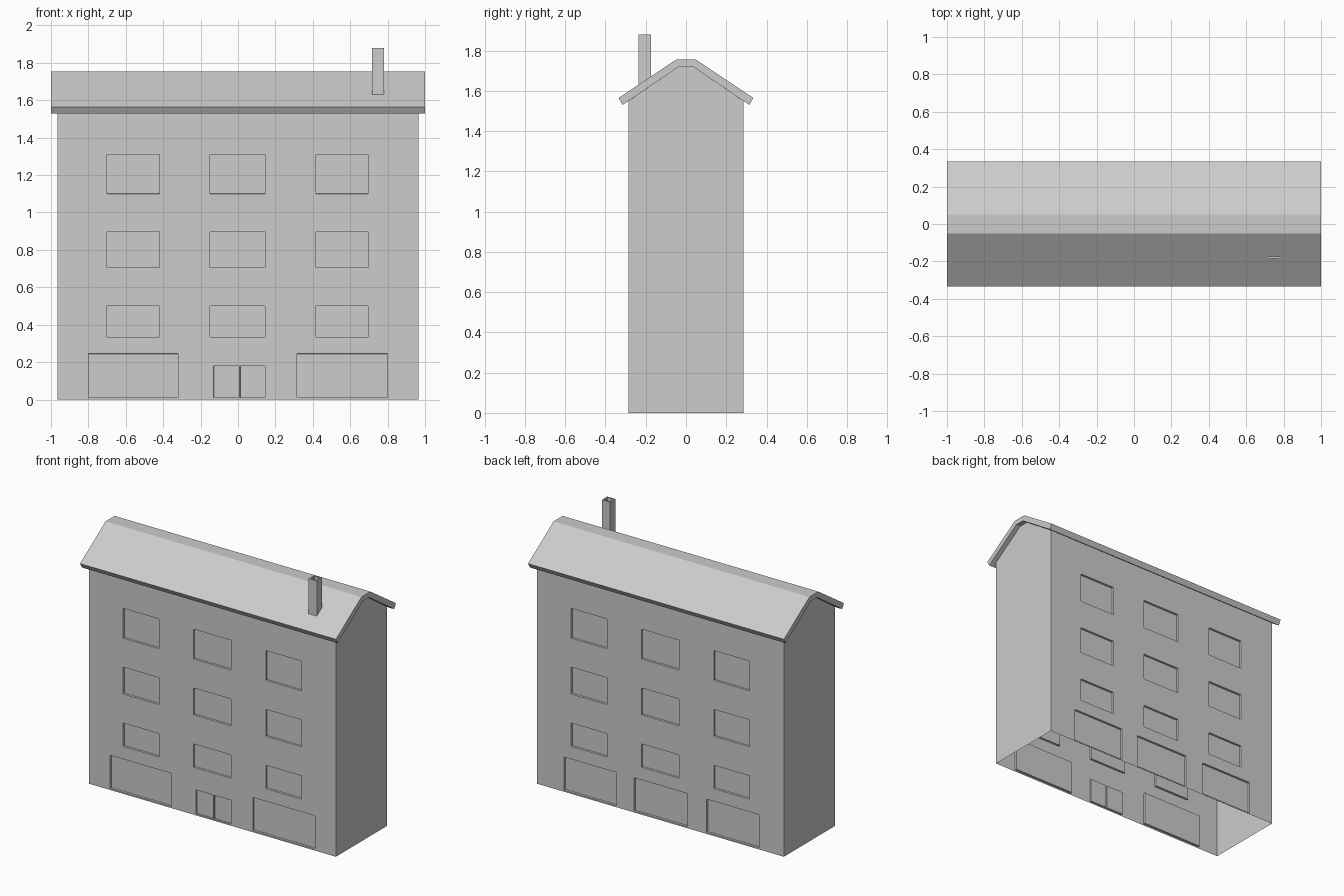
import bpy
import bmesh
from math import pi

if "Cube" in bpy.data.objects:
    bpy.data.objects.remove(bpy.data.objects["Cube"], do_unlink=True)

HALF_X, HALF_Y, EAVE = 0.965, 0.285, 1.55
RECESS, DOOR_RECESS = 0.015, 0.01

grey = bpy.data.materials.new("plain_grey")
grey.use_nodes = True
COLOUR = (0.604, 0.604, 0.604, 1)
grey.diffuse_color = COLOUR
grey.node_tree.nodes["Principled BSDF"].inputs["Base Color"].default_value = COLOUR


def finish(bm, name):
    mesh = bpy.data.meshes.new(name)
    bm.to_mesh(mesh)
    bm.free()
    mesh.materials.append(grey)
    obj = bpy.data.objects.new(name, mesh)
    bpy.context.collection.objects.link(obj)
    return obj


def wall(name, openings):
    """Thin wall facing -y; each opening is (x0, x1, z0, z1, depth)."""
    xs = sorted({-HALF_X, HALF_X} | {x for o in openings for x in o[0:2]})
    zs = sorted({0, EAVE} | {z for o in openings for z in o[2:4]})
    bm = bmesh.new()
    grid = [[bm.verts.new((x, -HALF_Y, z)) for z in zs] for x in xs]
    for i in range(len(xs) - 1):
        for j in range(len(zs) - 1):
            bm.faces.new((grid[i][j], grid[i + 1][j],
                          grid[i + 1][j + 1], grid[i][j + 1]))
    bm.normal_update()
    for x0, x1, z0, z1, depth in openings:
        cells = []
        for f in bm.faces:
            c = f.calc_center_median()
            if (x0 < c.x < x1 and z0 < c.z < z1
                    and abs(f.normal.y) > 0.9 and abs(c.y + HALF_Y) < 0.001):
                cells.append(f)
        bmesh.ops.inset_region(bm, faces=cells, thickness=0.0005,
                               depth=-depth, use_even_offset=True)
    return finish(bm, name)


def prism(name, profile, x0, x1):
    """Extrude a (y, z) profile along x."""
    bm = bmesh.new()
    face = bm.faces.new([bm.verts.new((x0, y, z)) for y, z in profile])
    if x1 != x0:
        new = bmesh.ops.extrude_face_region(bm, geom=[face], use_keep_orig=True)
        verts = [g for g in new["geom"] if isinstance(g, bmesh.types.BMVert)]
        bmesh.ops.translate(bm, verts=verts, vec=(x1 - x0, 0, 0))
        bmesh.ops.recalc_face_normals(bm, faces=bm.faces)
    return finish(bm, name)


# Long walls with recessed windows, shop fronts and a double door
columns = [(-0.70, -0.42), (-0.15, 0.145), (0.417, 0.695)]
rows = [(1.10, 1.31), (0.705, 0.895), (0.335, 0.50)]
windows = [(*c, *r, RECESS) for c in columns for r in rows]
shop_fronts = [(a, b, 0.01, 0.245, RECESS) for a, b in ((-0.80, -0.32), (0.315, 0.80))]
door_leaves = [(a, b, 0.01, 0.18, DOOR_RECESS) for a, b in ((-0.13, 0.005), (0.012, 0.145))]
back_bays = [(a, b, 0.01, 0.245, RECESS)
             for a, b in ((-0.755, -0.345), (-0.207, 0.213), (0.36, 0.77))]

wall("front_wall", windows + shop_fronts + door_leaves)
wall("back_wall", windows + back_bays).rotation_euler.z = pi

# Gable ends
gable = [(-HALF_Y, 0), (HALF_Y, 0), (HALF_Y, EAVE),
         (0.035, 1.72), (-0.035, 1.72), (-HALF_Y, EAVE)]
prism("left_gable_wall", gable, HALF_X, HALF_X)
prism("right_gable_wall", gable[::-1], -HALF_X, -HALF_X)

# Roof slab with a flat ridge
half_roof = [(0.05, 1.755), (0.335, 1.565), (0.315, 1.53), (0.035, 1.72)]
prism("roof", half_roof + [(-y, z) for y, z in half_roof[::-1]], -1, 1)

# Hollow chimney standing on the front slope
bm = bmesh.new()
CX, CY, TOP = 0.749, -0.205, 1.88


def ring(hx, hy, top):
    verts = []
    for sx, sy in ((-1, -1), (1, -1), (1, 1), (-1, 1)):
        y = CY + sy * hy
        z = TOP if top else 1.782 + y * 0.667
        verts.append(bm.verts.new((CX + sx * hx, y, z)))
    return verts


loops = [ring(0.032, 0.03, False), ring(0.032, 0.03, True),
         ring(0.022, 0.02, True), ring(0.022, 0.02, False)]
for low, high in zip(loops, loops[1:]):
    for i in range(4):
        k = (i + 1) % 4
        bm.faces.new((low[i], low[k], high[k], high[i]))
finish(bm, "chimney")
